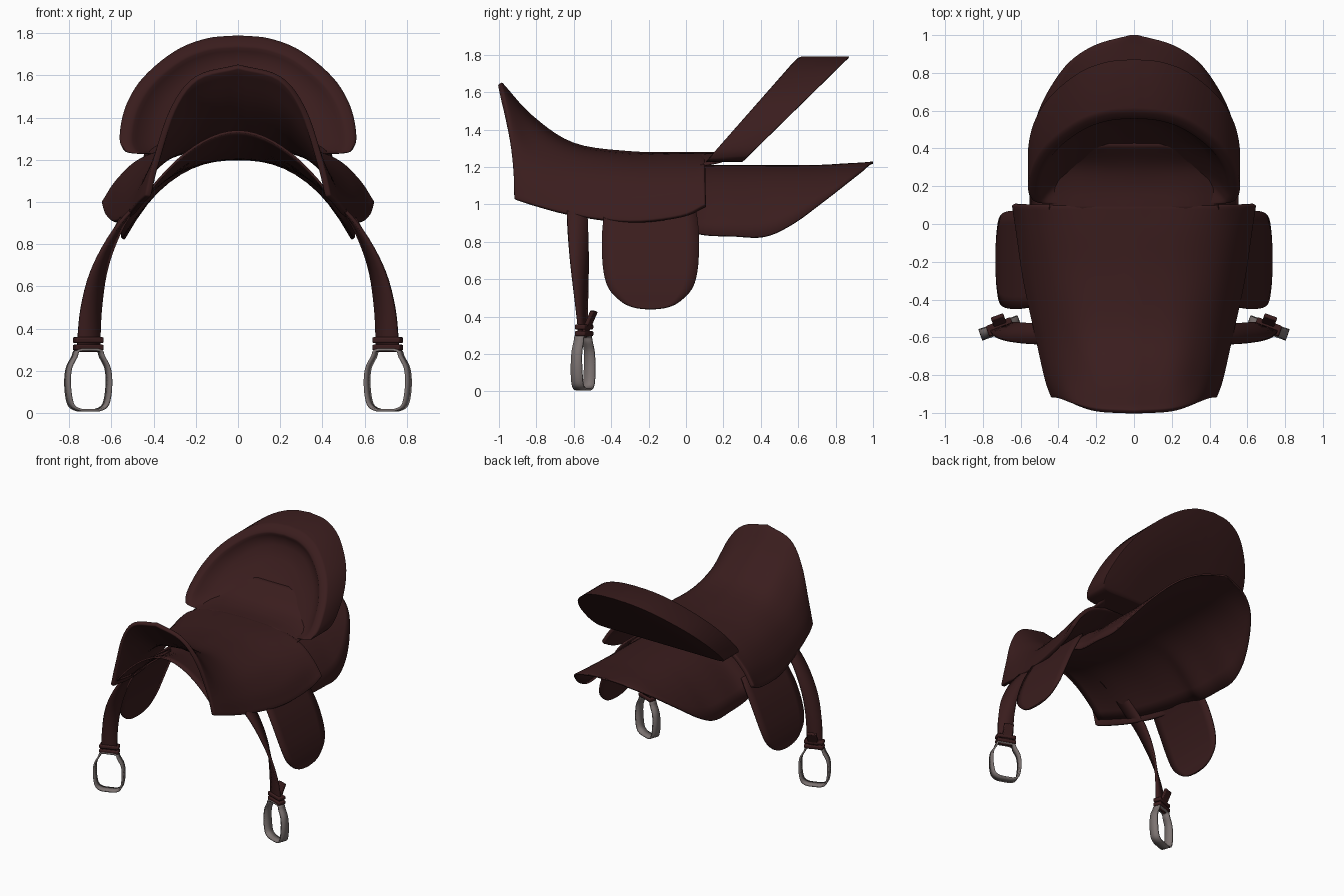
import bpy, bmesh, math
from mathutils import Vector, Matrix

if "Cube" in bpy.data.objects:
    bpy.data.objects.remove(bpy.data.objects["Cube"], do_unlink=True)


def material(name, color, rough):
    m = bpy.data.materials.new(name)
    m.use_nodes = True
    m.diffuse_color = (*color, 1)
    bsdf = m.node_tree.nodes["Principled BSDF"]
    bsdf.inputs["Base Color"].default_value = (*color, 1)
    bsdf.inputs["Roughness"].default_value = rough
    return m


LEATHER = material("dark brown leather", (0.042, 0.0122, 0.0125), 0.6)
STEEL = material("dull steel", (0.2, 0.17, 0.165), 0.5)


def smooth(points, steps=5):
    """Smooth curve through the given points."""
    p = [Vector(q) for q in points]
    p = [2 * p[0] - p[1]] + p + [2 * p[-1] - p[-2]]
    out = []
    for a, b, c, d in zip(p, p[1:], p[2:], p[3:]):
        for i in range(steps):
            t = i / steps
            out.append(0.5 * (2 * b + (c - a) * t + (2 * a - 5 * b + 4 * c - d) * t**2
                              + (3 * b - a - 3 * c + d) * t**3))
    return out + [p[-2]]


def finish(name, bm, mat, thick=0, offset=-1, bevel=0, angle=40):
    mesh = bpy.data.meshes.new(name)
    bm.to_mesh(mesh)
    bm.free()
    mesh.materials.append(mat)
    ob = bpy.data.objects.new(name, mesh)
    bpy.context.collection.objects.link(ob)
    if thick:
        mod = ob.modifiers.new("thickness", 'SOLIDIFY')
        mod.thickness, mod.offset = thick, offset
    if bevel:
        mod = ob.modifiers.new("soft edges", 'BEVEL')
        mod.width, mod.segments, mod.limit_method = bevel, 2, 'ANGLE'
    bpy.ops.object.select_all(action='DESELECT')
    ob.select_set(True)
    bpy.context.view_layer.objects.active = ob
    bpy.ops.object.shade_smooth_by_angle(angle=math.radians(angle))
    return ob


def sheet(name, rows, mat, closed_rows=False, closed_cols=False, caps=False, **kw):
    """Surface over a grid of points, facing up when open."""
    bm = bmesh.new()
    v = [[bm.verts.new(p) for p in r] for r in rows]
    n, m = len(rows), len(rows[0])
    for i in range(n if closed_rows else n - 1):
        for j in range(m if closed_cols else m - 1):
            i2, j2 = (i + 1) % n, (j + 1) % m
            bm.faces.new((v[i][j], v[i2][j], v[i2][j2], v[i][j2]))
    if caps:
        bm.faces.new(v[0])
        bm.faces.new(v[-1])
    bmesh.ops.recalc_face_normals(bm, faces=bm.faces)
    if not (closed_rows or closed_cols):
        if sum(f.normal.z * f.calc_area() for f in bm.faces) < 0:
            bmesh.ops.reverse_faces(bm, faces=bm.faces)
    return finish(name, bm, mat, **kw)


def mirrored(half):
    """Complete a centre-to-edge section with its other side."""
    return [Vector((-p.x, p.y, p.z)) for p in half[:0:-1]] + half


def loft(stations):
    cols = [smooth(c) for c in zip(*stations)]
    return [mirrored(smooth(r)) for r in zip(*cols)]


def station(y, *xz):
    return [(x, y, z) for x, z in xz]


# Seat with raised pommel and side skirts
sheet("seat", loft([
    [(0, -.985, 1.655), (.2, -.975, 1.6), (.32, -.95, 1.45), (.4, -.925, 1.2), (.44, -.92, 1.03)],
    station(-.82, (0, 1.475), (.21, 1.43), (.35, 1.29), (.435, 1.13), (.475, 1.0)),
    station(-.6, (0, 1.33), (.23, 1.3), (.38, 1.2), (.475, 1.07), (.525, .945)),
    station(-.3, (0, 1.285), (.25, 1.26), (.42, 1.18), (.53, 1.05), (.59, .91)),
    station(-.03, (0, 1.28), (.26, 1.265), (.44, 1.2), (.56, 1.09), (.63, .94)),
    station(.1, (0, 1.28), (.27, 1.265), (.46, 1.21), (.575, 1.11), (.65, 1.0)),
]), LEATHER, thick=.03, bevel=.008)

# Rear part of the seat running into the backrest bowl
sheet("seat_rear", loft([
    station(.07, (0, 1.279), (.27, 1.264), (.45, 1.21)),
    station(.2, (0, 1.285), (.27, 1.275), (.44, 1.24)),
    station(.31, (0, 1.325), (.24, 1.315), (.42, 1.29)),
    [(0, .425, 1.425), (.2, .42, 1.42), (.38, .37, 1.37)],
]), LEATHER, thick=.012)

# Backrest: leaning D-shaped slab with a rolled lip and a hollow front
half = smooth([(0, 0, 1.23), (.3, 0, 1.23), (.5, 0, 1.23), (.55, 0, 1.26), (.56, 0, 1.33),
               (.53, 0, 1.46), (.45, 0, 1.59), (.3, 0, 1.715), (.15, 0, 1.775), (0, 0, 1.79)])
outline = half + [Vector((-p.x, 0, p.z)) for p in half[-2:0:-1]]


def ring(scale, shift, back=False):
    pts = []
    for p in outline:
        x, z = p.x * scale, 1.26 + (p.z - 1.26) * scale
        y = .305 + 1.02 * (z - 1.23) if back else .1 + .88 * (z - 1.22)
        pts.append((x, y + shift, z))
    return pts


sheet("backrest", [
    ring(.05, .15), ring(.3, .15), ring(.55, .135), ring(.72, .1), ring(.8, .065),
    ring(.86, .03), ring(.89, .008), ring(.91, .0), ring(.94, -.002), ring(.97, 0),
    ring(.99, .004), ring(1, .015), ring(1, -.004, True), ring(.985, 0, True),
    ring(.5, 0, True), ring(.05, 0, True)],
    LEATHER, closed_cols=True, caps=True, angle=50)

# Underlay panel: lines the skirts in front, flatter and pointed behind
half_widths = smooth([(-.88, .42), (-.6, .49), (-.3, .55), (-.05, .57), (.08, .555), (.25, .555),
                      (.42, .545), (.57, .515), (.72, .445), (.86, .34), (.95, .2), (1, .02)])
heights = smooth([(1.34, 1.06), (1.26, .98), (1.22, .935), (1.21, .9), (1.21, .845),
                  (1.21, .835), (1.21, .832), (1.21, .9), (1.212, 1.01), (1.22, 1.12),
                  (1.225, 1.19), (1.23, 1.228)])
rows = []
for (y, w), (top, edge) in zip(half_widths, heights):
    power = 1.9 + .7 * min(1, max(0, y + .6))
    rows.append(mirrored([Vector((w * t / 10, y, top + (edge - top) * (t / 10)**power))
                          for t in range(11)]))
sheet("underlay_panel", rows, LEATHER, thick=.012)


def block(name, size, center, turn, bevel):
    bm = bmesh.new()
    bmesh.ops.create_cube(bm, size=1, matrix=Matrix.Translation(center) @ turn
                          @ Matrix.Diagonal((*size, 1)))
    return finish(name, bm, LEATHER, bevel=bevel)


for side, s in (("left", 1), ("right", -1)):
    # Rounded leg flap
    rows = []
    for x, z, w in smooth([(.5, 1.0, .23), (.55, .93, .25), (.62, .8, .26), (.68, .65, .252),
                           (.708, .55, .222), (.72, .48, .155), (.725, .45, .09),
                           (.727, .44, .02)]):
        rows.append([(s * x, -.19 + w * t / 4, z) for t in range(-4, 5)])
    sheet(side + "_leg_flap", rows, LEATHER, thick=.014, offset=0)

    # Stirrup strap turning a quarter on its way down
    across = Vector((s * .94, -.34, 0))
    path = smooth([(s * .2, -.585, 1.215), (s * .33, -.585, 1.13), (s * .42, -.585, 1.045),
                   (s * .55, -.58, .9), (s * .65, -.57, .7), (s * .695, -.56, .5),
                   (s * .71, -.55, .29)])
    rows = []
    for i, p in enumerate(path):
        t = min(1, max(0, (i / (len(path) - 1) - .4) / .55))
        d = Vector((0, -1, 0)).lerp(across, t).normalized() * .055
        rows.append([p - d, p, p + d])
    sheet(side + "_stirrup_strap", rows, LEATHER, thick=.018, offset=0)

    # Keeper loops and the loose strap end
    turn = Matrix.Rotation(-s * math.radians(20), 4, 'Z')
    for k, z in enumerate((.31, .345)):
        block(f"{side}_keeper_{k + 1}", (.14, .06, .028), (s * .71, -.545, z), turn, .008)
    block(side + "_strap_end", (.07, .022, .12), (s * .715, -.515, .375),
          turn @ Matrix.Rotation(math.radians(-25), 4, 'X'), .006)

    # Steel stirrup
    arc = smooth([(0, .012), (.055, .016), (.09, .045), (.104, .13), (.098, .21), (.07, .265),
                  (.055, .295), (0, .3)])
    loop = [tuple(p) for p in arc] + [(-p.x, p.y) for p in arc[-2:0:-1]]
    rows = []
    for u, z in loop:
        c = Vector((s * .71, -.55, z)) + across * u
        d = Vector((s * .34, .94, 0)) * (.032 - .03 * max(0, z - .1))
        rows.append([c - d, c + d])
    sheet(side + "_stirrup", rows, STEEL, closed_rows=True, thick=.012, offset=0)
